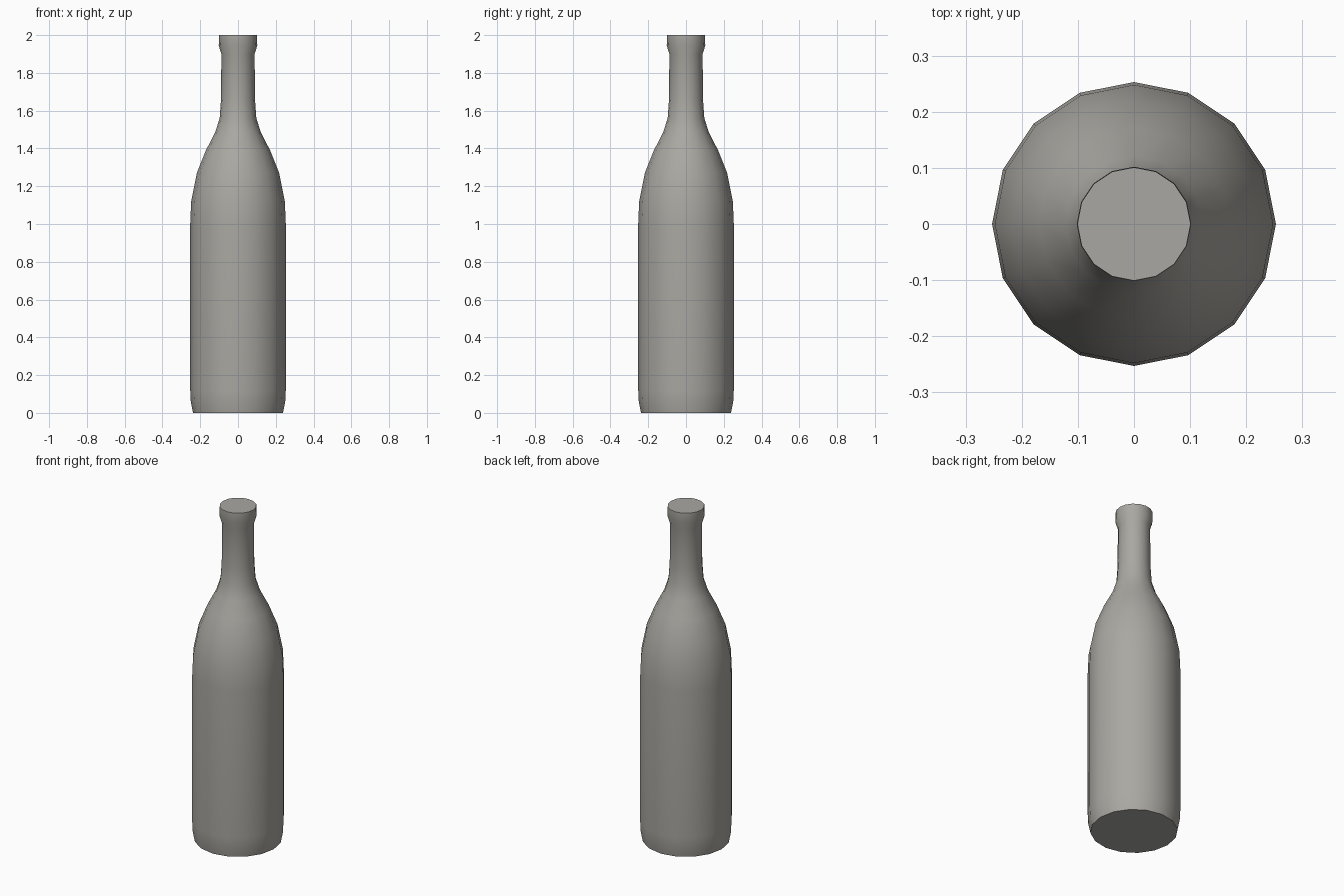
import bpy, bmesh, math

if "Cube" in bpy.data.objects:
    bpy.data.objects.remove(bpy.data.objects["Cube"])

SIDES = 16

# Bottle outline from base to lip: (radius, height)
PROFILE = [
    (0.238, 0.0), (0.250, 0.06), (0.253, 0.12), (0.253, 1.00),
    (0.248, 1.12), (0.218, 1.27), (0.170, 1.39), (0.121, 1.485),
    (0.097, 1.56), (0.090, 1.66), (0.088, 1.90), (0.102, 1.945),
    (0.101, 2.0),
]


def lathe(name, profile, sides):
    """Revolve a profile around z and close both ends with flat caps."""
    bm = bmesh.new()
    rings = []
    for r, z in profile:
        angles = [2 * math.pi * i / sides for i in range(sides)]
        rings.append([bm.verts.new((r * math.cos(a), r * math.sin(a), z)) for a in angles])
    for low, high in zip(rings, rings[1:]):
        for i in range(sides):
            j = (i + 1) % sides
            bm.faces.new((low[i], low[j], high[j], high[i]))
    bm.faces.new(rings[0][::-1])
    bm.faces.new(rings[-1])
    mesh = bpy.data.meshes.new(name)
    bm.to_mesh(mesh)
    bm.free()
    obj = bpy.data.objects.new(name, mesh)
    bpy.context.collection.objects.link(obj)
    return obj


# Bottle body, neck and lip in one turned shape
bottle = lathe("bottle", PROFILE, SIDES)
bpy.context.view_layer.objects.active = bottle
bottle.select_set(True)
bpy.ops.object.shade_smooth_by_angle(angle=math.radians(50))

# Dark, slightly warm grey glass
glass = bpy.data.materials.new("dark_glass")
glass.diffuse_color = (0.40, 0.39, 0.36, 1.0)
glass.use_nodes = True
glass.node_tree.nodes["Principled BSDF"].inputs["Base Color"].default_value = glass.diffuse_color
bottle.data.materials.append(glass)
